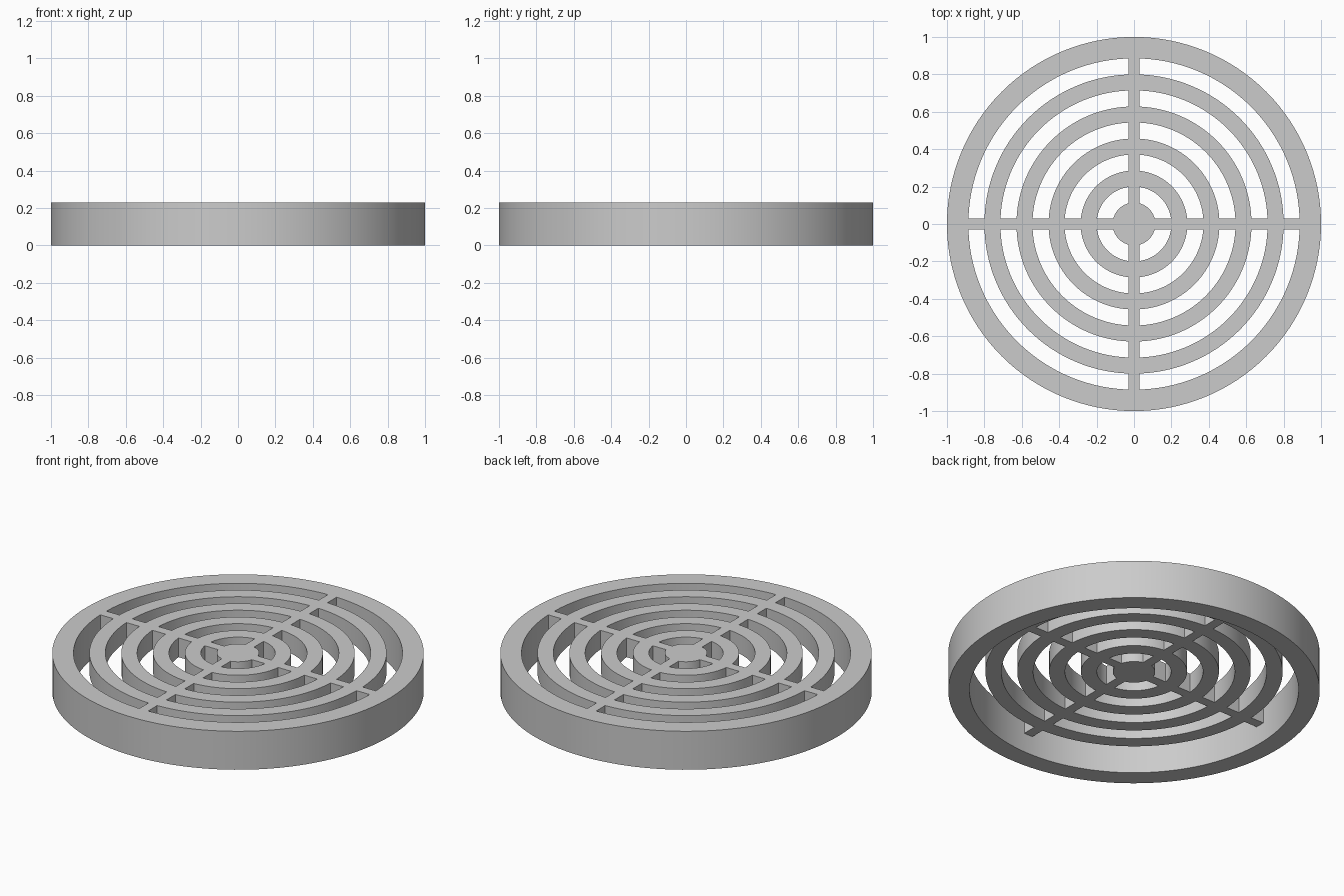
import bpy
import bmesh
from math import radians
from mathutils import Matrix

cube = bpy.data.objects.get("Cube")
if cube:
    bpy.data.objects.remove(cube, do_unlink=True)

UNIT = 2 / 35            # the whole disc is 35 units across
TOP = 4 * UNIT           # height of the rim
GRILLE_BOTTOM = 2 * UNIT
SEGMENTS = 128

grey = bpy.data.materials.new("plain grey")
grey.use_nodes = True
colour = (0.6, 0.6, 0.6, 1)
grey.diffuse_color = colour
grey.node_tree.nodes["Principled BSDF"].inputs["Base Color"].default_value = colour


def finish(name, bm):
    bmesh.ops.recalc_face_normals(bm, faces=bm.faces)
    mesh = bpy.data.meshes.new(name)
    bm.to_mesh(mesh)
    bm.free()
    mesh.materials.append(grey)
    obj = bpy.data.objects.new(name, mesh)
    bpy.context.collection.objects.link(obj)
    return obj


def ring(name, outer, inner, bottom):
    """Closed ring with a rectangular section, spun around z."""
    bm = bmesh.new()
    section = [(inner, bottom), (outer, bottom), (outer, TOP), (inner, TOP)]
    verts = [bm.verts.new((r * UNIT, 0, z)) for r, z in section]
    edges = [bm.edges.new((verts[i], verts[(i + 1) % 4])) for i in range(4)]
    bmesh.ops.spin(bm, geom=verts + edges, cent=(0, 0, 0), axis=(0, 0, 1),
                   angle=radians(360), steps=SEGMENTS, use_merge=True)
    bmesh.ops.remove_doubles(bm, verts=bm.verts, dist=1e-5)
    return finish(name, bm)


def hub(name, radius):
    bm = bmesh.new()
    bmesh.ops.create_cone(bm, cap_ends=True, segments=SEGMENTS, radius1=radius * UNIT,
                          radius2=radius * UNIT, depth=TOP - GRILLE_BOTTOM,
                          matrix=Matrix.Translation((0, 0, (TOP + GRILLE_BOTTOM) / 2)))
    return finish(name, bm)


def bar(name, length, width):
    bm = bmesh.new()
    bmesh.ops.create_cube(bm, size=1)
    bmesh.ops.scale(bm, verts=bm.verts,
                    vec=(length * UNIT, width * UNIT, TOP - GRILLE_BOTTOM))
    bmesh.ops.translate(bm, verts=bm.verts, vec=(0, 0, (TOP + GRILLE_BOTTOM) / 2))
    return finish(name, bm)


# Deep outer rim
grate = ring("round_grate", 17.5, 15.5, 0)

# Shallow grille: four rings, a hub and two crossing bars
parts = [ring("grille_ring", r, r - 1.5, GRILLE_BOTTOM) for r in (14, 11, 8, 5)]
parts.append(hub("hub", 2))
for turn in (0, 90):
    cross_bar = bar("cross_bar", 33, 1)
    cross_bar.data.transform(Matrix.Rotation(radians(turn), 4, "Z"))
    parts.append(cross_bar)

# Weld everything into one solid with a flush top
bpy.context.view_layer.objects.active = grate
for part in parts:
    weld = grate.modifiers.new("weld", "BOOLEAN")
    weld.operation = "UNION"
    weld.solver = "EXACT"
    weld.object = part
    bpy.ops.object.modifier_apply(modifier=weld.name)
    bpy.data.objects.remove(part, do_unlink=True)

bpy.ops.object.select_all(action="DESELECT")
grate.select_set(True)
bpy.ops.object.shade_smooth_by_angle(angle=radians(30))
